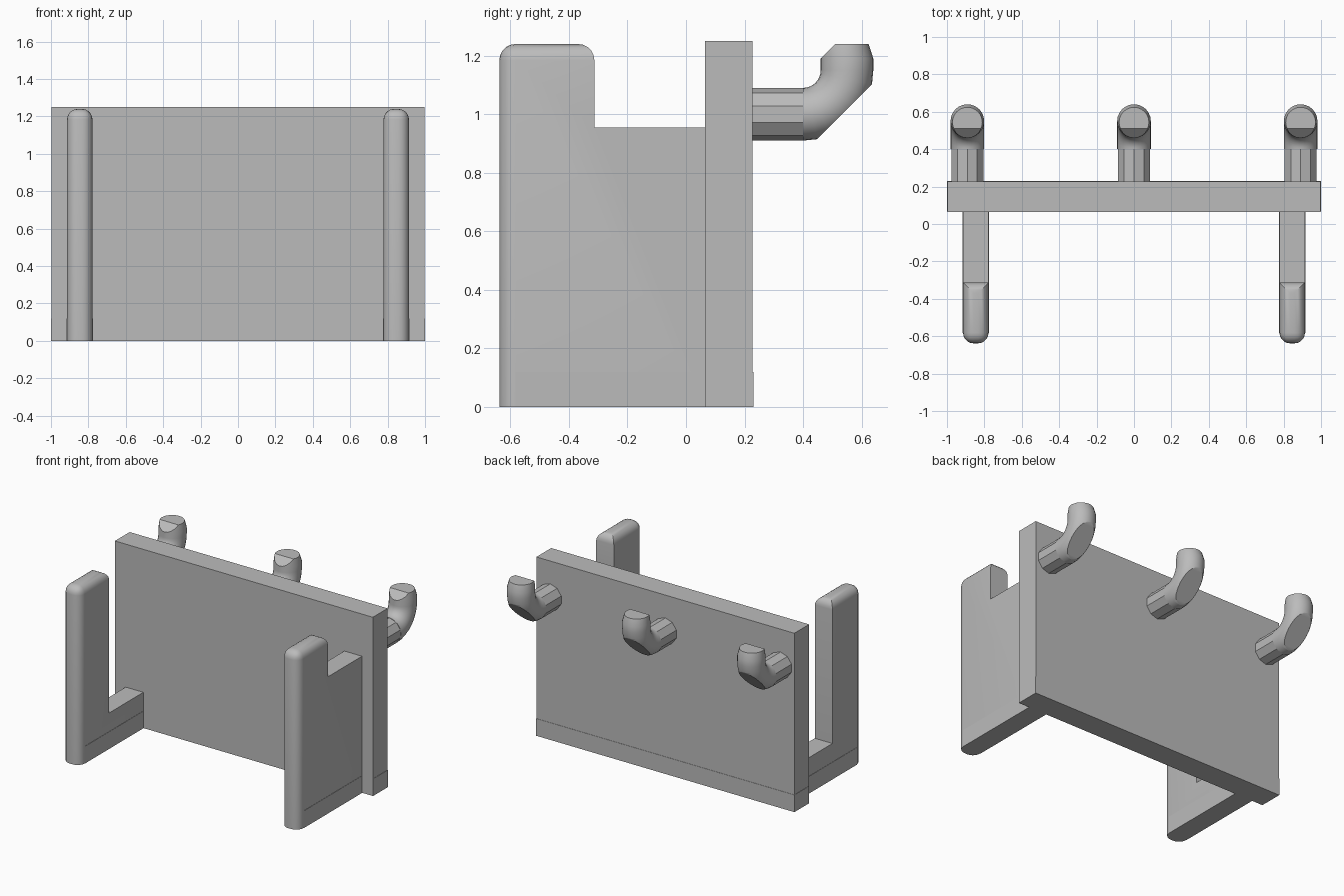
import bpy, bmesh, math
from mathutils import Vector

cube = bpy.data.objects.get("Cube")
if cube:
    bpy.data.objects.remove(cube, do_unlink=True)

GREY = 0.5
mat = bpy.data.materials.new("plain grey")
mat.use_nodes = True
mat.diffuse_color = (GREY, GREY, GREY, 1)
mat.node_tree.nodes["Principled BSDF"].inputs["Base Color"].default_value = (GREY, GREY, GREY, 1)


def finish(name, bm, smooth=False):
    bmesh.ops.recalc_face_normals(bm, faces=bm.faces)
    me = bpy.data.meshes.new(name)
    bm.to_mesh(me)
    bm.free()
    me.materials.append(mat)
    ob = bpy.data.objects.new(name, me)
    bpy.context.collection.objects.link(ob)
    if smooth:
        bpy.ops.object.select_all(action="DESELECT")
        ob.select_set(True)
        bpy.context.view_layer.objects.active = ob
        bpy.ops.object.shade_smooth_by_angle(angle=math.radians(32))
    return ob


def box(name, lo, hi):
    bm = bmesh.new()
    bmesh.ops.create_cube(bm, size=1)
    for v in bm.verts:
        v.co = [a + (c + 0.5) * (b - a) for a, b, c in zip(lo, hi, v.co)]
    return finish(name, bm)


# Upright plate with a slightly proud foot strip
PLATE_FRONT, PLATE_BACK, TOP = 0.065, 0.228, 1.25
FOOT = 0.12
box("plate", (-0.998, PLATE_FRONT, 0), (0.998, PLATE_BACK, TOP))
box("plate_foot", (-1, PLATE_FRONT + 0.001, 0), (1, PLATE_BACK + 0.002, FOOT))


# Front arms: an L profile, rounded along the front and around the top
FRONT, POST_BACK, ARM_TOP, HALF = -0.638, -0.313, 1.24, 0.068


def arm(name, x, notch):
    bm = bmesh.new()
    outline = [(FRONT, 0), (PLATE_FRONT, 0), (PLATE_FRONT, notch),
               (POST_BACK, notch), (POST_BACK, ARM_TOP), (FRONT, ARM_TOP)]
    face = bm.faces.new([bm.verts.new((x - HALF, y, z)) for y, z in outline])
    ext = bmesh.ops.extrude_face_region(bm, geom=[face])["geom"]
    moved = [g for g in ext if isinstance(g, bmesh.types.BMVert)]
    bmesh.ops.translate(bm, verts=moved, vec=(2 * HALF, 0, 0))
    bmesh.ops.recalc_face_normals(bm, faces=bm.faces)
    round_edges = []
    for e in bm.edges:
        a, b = (v.co for v in e.verts)
        on_top = min(a.z, b.z) > ARM_TOP - 0.001
        on_front = max(a.y, b.y) < FRONT + 0.001 and abs(a.z - b.z) > 0.5
        if on_top or on_front:
            round_edges.append(e)
    bmesh.ops.bevel(bm, geom=round_edges, offset=0.056, offset_type="OFFSET",
                    segments=5, profile=0.5, affect="EDGES")
    finish(name, bm, True)
    box(name + "_foot", (x - HALF - 0.002, FRONT + 0.056, 0),
        (x + HALF + 0.002, PLATE_FRONT, FOOT))


arm("left_arm", 0.846, 0.955)
arm("right_arm", -0.846, 0.25)


# Hooks: a faceted stub, then a smooth upward bend with flat cuts
R, BEND, AXIS, BEND_Y = 0.09, 0.15, 1.0, 0.4


def tube(bm, x, stations, sides):
    rings = []
    for y, z, tilt, r in stations:
        up = Vector((0, -math.sin(tilt), math.cos(tilt)))
        ring = []
        for i in range(sides):
            t = 2 * math.pi * i / sides
            ring.append(bm.verts.new(Vector((x + r * math.sin(t), y, z)) + up * r * math.cos(t)))
        rings.append(ring)
    for a, b in zip(rings, rings[1:]):
        for i in range(sides):
            j = (i + 1) % sides
            bm.faces.new((a[i], a[j], b[j], b[i]))
    bm.faces.new(rings[0])
    bm.faces.new(rings[-1])


def cut(bm, point, normal):
    geom = bm.verts[:] + bm.edges[:] + bm.faces[:]
    res = bmesh.ops.bisect_plane(bm, geom=geom, dist=1e-5, plane_co=point,
                                 plane_no=normal, clear_outer=True)
    edges = [g for g in res["geom_cut"] if isinstance(g, bmesh.types.BMEdge)]
    bmesh.ops.contextual_create(bm, geom=edges)


def hook(side, x):
    bm = bmesh.new()
    tube(bm, x, [(PLATE_BACK - 0.02, AXIS, 0, R), (BEND_Y, AXIS, 0, R)], 10)
    finish(side + "_hook_stub", bm)

    bm = bmesh.new()
    path = []
    for k in range(9):
        t = math.pi / 2 * k / 8
        path.append((BEND_Y + BEND * math.sin(t), AXIS + BEND * (1 - math.cos(t)), t, R))
    end = BEND_Y + BEND
    path += [(end, 1.19, math.pi / 2, R), (end - 0.006, 1.24, math.pi / 2, 0.08)]
    tube(bm, x, path, 24)
    bmesh.ops.recalc_face_normals(bm, faces=bm.faces)
    cut(bm, (x, 0.54, 1.007), (0, 1, -1))
    cut(bm, (x, 0.51, 1.24), (0, -1, 1))
    finish(side + "_hook_bend", bm, True)


for side, x in (("left", 0.891), ("middle", 0), ("right", -0.891)):
    hook(side, x)
